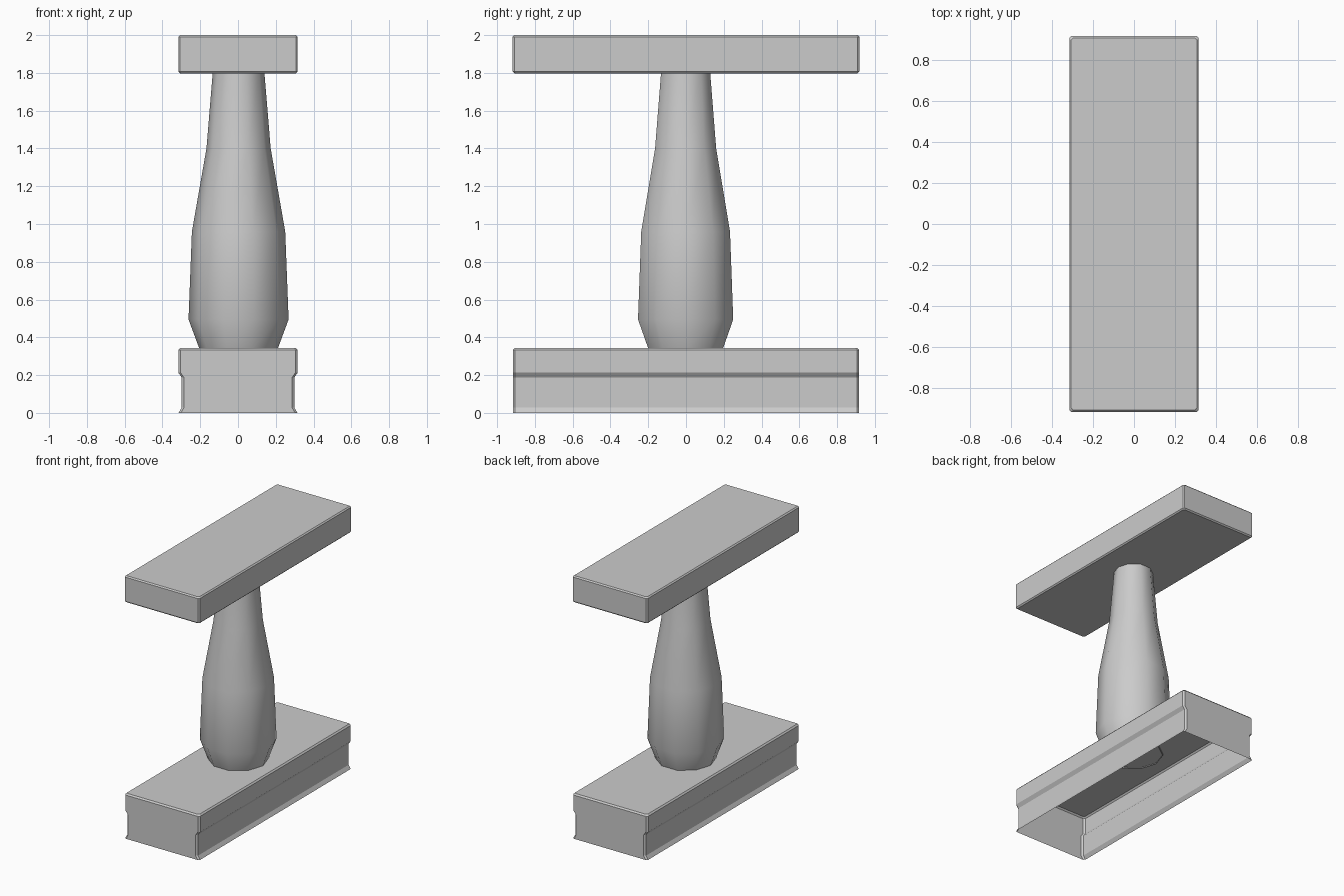
import bpy, bmesh, math

if "Cube" in bpy.data.objects:
    bpy.data.objects.remove(bpy.data.objects["Cube"])

def loft(name, rings, cap_start=False, cap_end=False, smooth=False):
    """Skin a stack of closed rings into one object."""
    bm = bmesh.new()
    loops = [[bm.verts.new(p) for p in ring] for ring in rings]
    for a, b in zip(loops, loops[1:]):
        n = len(a)
        for i in range(n):
            j = (i + 1) % n
            bm.faces.new((a[i], a[j], b[j], b[i]))
    if cap_start:
        bm.faces.new(loops[0][::-1])
    if cap_end:
        bm.faces.new(loops[-1])
    mesh = bpy.data.meshes.new(name)
    bm.to_mesh(mesh)
    bm.free()
    obj = bpy.data.objects.new(name, mesh)
    bpy.context.collection.objects.link(obj)
    if smooth:
        bpy.ops.object.select_all(action='DESELECT')
        obj.select_set(True)
        bpy.context.view_layer.objects.active = obj
        bpy.ops.object.shade_smooth_by_angle(angle=math.radians(40))
    return obj

def chamfered_rect(hx, hy, z, c=0.012):
    """Counter-clockwise rectangle with cut corners."""
    return [(hx, -hy + c, z), (hx, hy - c, z), (hx - c, hy, z), (-hx + c, hy, z),
            (-hx, hy - c, z), (-hx, -hy + c, z), (-hx + c, -hy, z), (hx - c, -hy, z)]

def circle(r, z, n=10, cx=0.003, cy=-0.002):
    return [(cx + r * math.cos(2 * math.pi * i / n),
             cy + r * math.sin(2 * math.pi * i / n), z) for i in range(n)]

# Plinth: thin shell, open underneath, recessed along both long sides
base_levels = [(0.315, 0.917, 0.0), (0.298, 0.917, 0.028), (0.298, 0.917, 0.187),
               (0.316, 0.917, 0.213), (0.316, 0.917, 0.332), (0.306, 0.907, 0.343)]
loft("base_plinth", [chamfered_rect(*l) for l in base_levels], cap_end=True)

# Baluster: ten-sided tapered post
post = [(0.205, 0.333), (0.265, 0.495), (0.247, 0.96), (0.170, 1.40), (0.136, 1.81)]
loft("baluster_post", [circle(r, z) for r, z in post], smooth=True)

# Handrail slab with chamfered edges
rail_levels = [(0.307, 0.909, 1.798), (0.316, 0.918, 1.807),
               (0.316, 0.918, 1.991), (0.307, 0.909, 2.0)]
loft("top_rail", [chamfered_rect(*l, c=0.009) for l in rail_levels],
     cap_start=True, cap_end=True)
